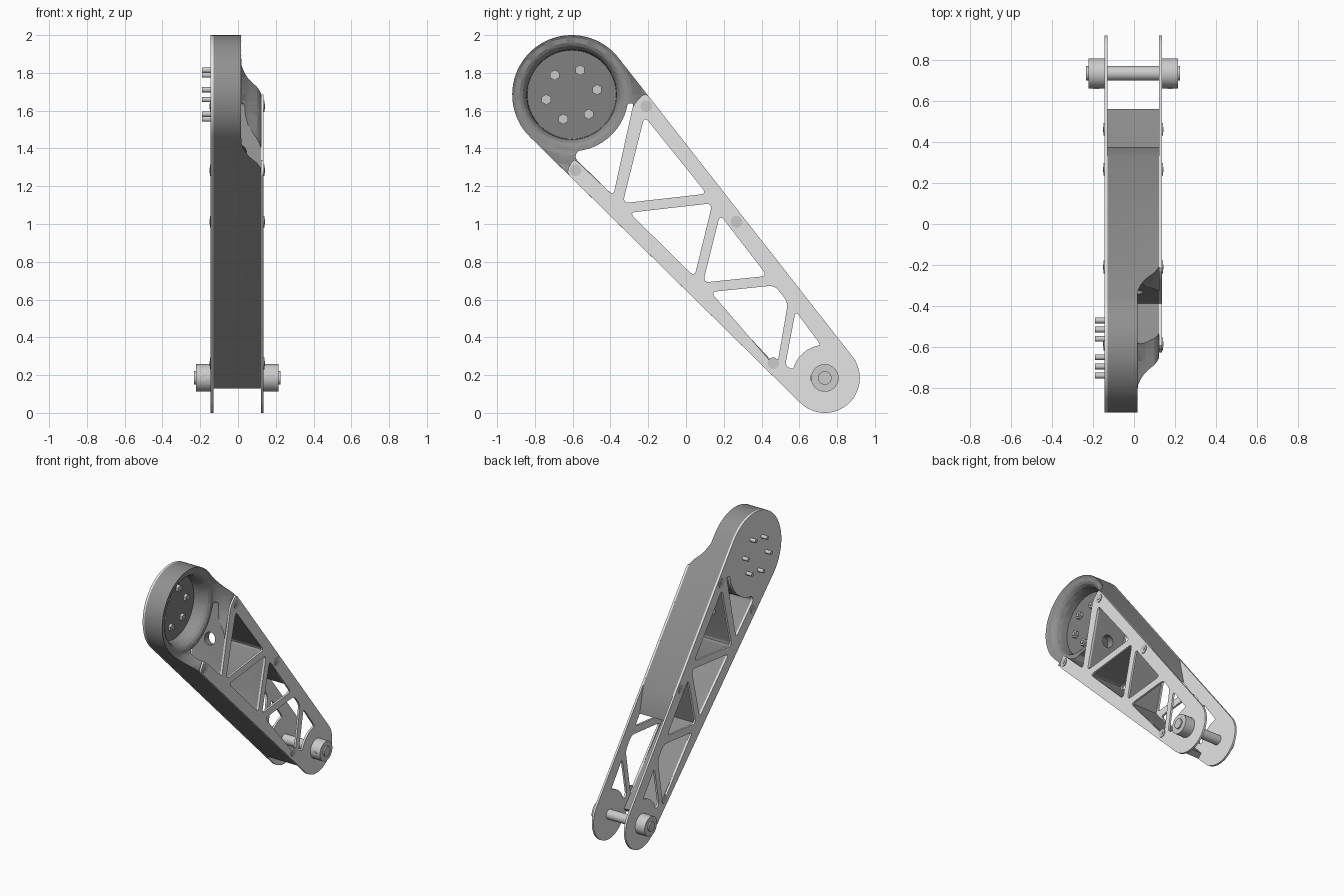
import bpy, bmesh, math
from mathutils import Vector, Matrix
from mathutils.geometry import delaunay_2d_cdt

if "Cube" in bpy.data.objects:
    bpy.data.objects.remove(bpy.data.objects["Cube"])

# Profiles are drawn in (y, z) and extruded along x
AXES = Matrix(((0, 0, 1, 0), (1, 0, 0, 0), (0, 1, 0, 0), (0, 0, 0, 1)))
HEAD, HEAD_R = (-0.605, 1.685), 0.315
FOOT, FOOT_R = (0.735, 0.185), 0.185
UP, LOW = 38.1, -134.5          # tangent angles of the two long edges


def material(name, value):
    m = bpy.data.materials.new(name)
    m.use_nodes = True
    colour = (value, value, value, 1)
    m.diffuse_color = colour
    m.node_tree.nodes["Principled BSDF"].inputs["Base Color"].default_value = colour
    return m


PLATE = material("light grey plate", 0.78)
BODY = material("dark grey body", 0.28)
FLOOR = material("charcoal floor", 0.22)
STEEL = material("steel grey", 0.6)


def arc(c, r, a, b, n=32):
    return [(c[0] + r * math.cos(math.radians(a + (b - a) * i / n)),
             c[1] + r * math.sin(math.radians(a + (b - a) * i / n))) for i in range(n + 1)]


def rounded(points, d=0.035):
    out, pts = [], [Vector(p) for p in points]
    for i, p in enumerate(pts):
        a, b = pts[i - 1] - p, pts[(i + 1) % len(pts)] - p
        s = p + a.normalized() * min(d, a.length * 0.4)
        e = p + b.normalized() * min(d, b.length * 0.4)
        for k in range(5):
            t = k / 4
            out.append(s * (1 - t) ** 2 + p * 2 * t * (1 - t) + e * t * t)
    return out


def enlarged(points, f=1.05):
    c = sum((Vector(p) for p in points), Vector((0, 0))) / len(points)
    return [c + (Vector(p) - c) * f for p in points]


def smooth(obj):
    bpy.ops.object.select_all(action='DESELECT')
    obj.select_set(True)
    bpy.context.view_layer.objects.active = obj
    bpy.ops.object.shade_smooth_by_angle(angle=math.radians(30))


def finish(name, bm, mat):
    bmesh.ops.recalc_face_normals(bm, faces=bm.faces[:])
    mesh = bpy.data.meshes.new(name)
    bm.to_mesh(mesh)
    bm.free()
    obj = bpy.data.objects.new(name, mesh)
    bpy.context.collection.objects.link(obj)
    if mat:
        mesh.materials.append(mat)
        smooth(obj)
    return obj


def inside(p, points, edges):
    """Even-odd test against all loops of a profile."""
    hit = False
    for i, j in edges:
        a, b = points[i], points[j]
        if (a.y > p.y) != (b.y > p.y) and p.x < a.x + (p.y - a.y) * (b.x - a.x) / (b.y - a.y):
            hit = not hit
    return hit


def sheet(name, loops, x0, x1, mat):
    """Extruded flat profile; the first loop is the outline, the rest are openings."""
    points, edges = [], []
    for loop in loops:
        n, size = len(points), len(loop)
        points += [Vector(p) for p in loop]
        edges += [(n + i, n + (i + 1) % size) for i in range(size)]
    tris = [t for t in delaunay_2d_cdt(points, edges, [], 0, 1e-6)[2]
            if inside(sum((points[i] for i in t), Vector((0, 0))) / 3, points, edges)]
    bm = bmesh.new()
    low = [bm.verts.new((x0, p.x, p.y)) for p in points]
    high = [bm.verts.new((x1, p.x, p.y)) for p in points]
    for side in (low, high):
        for tri in tris:
            bm.faces.new([side[i] for i in tri])
    for a, b in edges:
        bm.faces.new((low[a], low[b], high[b], high[a]))
    return finish(name, bm, mat)


def rod(name, centre, r, x0, x1, mat, sides=32):
    bm = bmesh.new()
    bmesh.ops.create_cone(bm, cap_ends=True, segments=sides, radius1=r, radius2=r, depth=x1 - x0)
    bm.transform(Matrix.Translation(((x0 + x1) / 2, *centre)) @ AXES)
    return finish(name, bm, mat)


def lathe(name, centre, profile, sides=64):
    """Closed solid turned about x from (radius, x) rings."""
    bm = bmesh.new()
    rings = [[bm.verts.new((x, y, z)) for y, z in arc(centre, r, 0, 360, sides)[:-1]]
             for r, x in profile]
    for a, b in zip(rings, rings[1:]):
        for i in range(sides):
            j = (i + 1) % sides
            bm.faces.new((a[i], a[j], b[j], b[i]))
    bm.faces.new(rings[0])
    bm.faces.new(rings[-1])
    return finish(name, bm, None)


def cut(obj, cutter):
    mod = obj.modifiers.new("cut", 'BOOLEAN')
    mod.operation, mod.solver, mod.object = 'DIFFERENCE', 'EXACT', cutter
    bpy.context.view_layer.objects.active = obj
    bpy.ops.object.modifier_apply(modifier=mod.name)
    bpy.data.objects.remove(cutter)


# Truss openings, from head to foot
head_gap = rounded([(-0.59, 1.35), (-0.385, 1.15), (-0.275, 1.64)]
                   + arc(HEAD, 0.30, -9, -84, 16), 0.03)
gap_1 = [(-0.22, 1.57), (0.11, 1.16), (-0.335, 1.11)]
gap_2 = [(-0.30, 1.06), (0.14, 1.11), (0.045, 0.72)]
gap_3 = [(0.18, 1.05), (0.43, 0.725), (0.09, 0.69)]
gap_4 = [(0.13, 0.64), (0.47, 0.675), (0.54, 0.585), (0.48, 0.235)]
foot_gap = rounded([(0.525, 0.25), (0.58, 0.54)] + arc(FOOT, 0.175, 97, 165, 10), 0.03)
windows = [rounded(g) for g in (gap_1, gap_2, gap_3, gap_4)] + [foot_gap]

# Side plates
foot_arc = arc(FOOT, FOOT_R, UP, LOW, 40)
head_arc = arc(HEAD, HEAD_R, UP, 360 + LOW, 56)
sheet("right_plate", [head_arc + foot_arc[::-1], head_gap] + windows, -0.145, -0.13, PLATE)
tip = [(-0.635, 1.273), (-0.595, 1.35), (-0.385, 1.15), (-0.28, 1.63), (-0.215, 1.698)]
sheet("left_plate", [rounded(tip + foot_arc, 0.03)] + windows, 0.121, 0.136, PLATE)

# Body: head, long walls and cross ribs
lower_end = [(0.53, 0.13), (0.56, 0.16), (0.12, 0.635), (0.08, 0.685),
             (0.175, 1.065), (0.375, 0.80), (0.33, 1.002)]
pockets = [rounded(enlarged(g)) for g in (gap_1, gap_2)]
body = sheet("body", [head_arc + lower_end, head_gap] + pockets, -0.13, 0.121, BODY)

# Round recess and flared shoulder, turned about the head axis
cut(body, lathe("recess_cutter", HEAD, [
    (0.235, -0.11), (0.237, -0.06), (0.245, -0.025), (0.258, -0.005), (0.275, 0.006),
    (0.30, 0.008), (0.32, 0.02), (0.345, 0.055), (0.37, 0.1), (0.385, 0.115),
    (0.41, 0.13), (0.41, 0.2)]))

# Cable holes through two ribs
for y, z in ((-0.30, 1.37), (0.115, 0.90)):
    bm = bmesh.new()
    bmesh.ops.create_cone(bm, cap_ends=True, segments=24, radius1=0.045, radius2=0.045, depth=0.16)
    turn = Vector((0, 0.97, -0.22)).to_track_quat('Z', 'X').to_matrix().to_4x4()
    bm.transform(Matrix.Translation((0, y, z)) @ turn)
    cut(body, finish("hole_cutter", bm, None))
smooth(body)

# Recess floor and ring of six screws
rod("recess_floor", HEAD, 0.234, -0.112, -0.105, FLOOR, 64)
for i in range(6):
    a = math.radians(11 + 60 * i)
    c = (HEAD[0] + 0.137 * math.cos(a), HEAD[1] + 0.137 * math.sin(a))
    rod("head_screw_nut", c, 0.028, -0.106, -0.085, STEEL, 6)
    rod("head_screw_shaft", c, 0.014, -0.19, -0.078, STEEL, 16)

# Plate bolts on both sides
for c in ((-0.21, 1.624), (-0.585, 1.285), (0.267, 1.012), (0.462, 0.262)):
    for name, x0, x1, end in (("left", 0.13, 0.141, 0.141), ("right", -0.149, -0.14, -0.149)):
        rod(name + "_plate_bolt", c, 0.031, x0, x1, STEEL, 24)
        rod(name + "_bolt_socket", c, 0.014, end - 0.002, end + 0.002, STEEL, 6)

# Foot pin with collars and set screws
rod("foot_pin", FOOT, 0.036, -0.233, 0.225, STEEL)
for name, x0, x1 in (("left", 0.136, 0.215), ("right", -0.223, -0.145)):
    rod(name + "_collar", FOOT, 0.073, x0, x1, STEEL, 40)
    bm = bmesh.new()
    bmesh.ops.create_cone(bm, cap_ends=True, segments=12, radius1=0.013, radius2=0.013, depth=0.02)
    bm.transform(Matrix.Translation(((x0 + x1) / 2, FOOT[0] - 0.067, FOOT[1]))
                 @ Matrix.Rotation(math.pi / 2, 4, 'X'))
    finish(name + "_set_screw", bm, STEEL)
